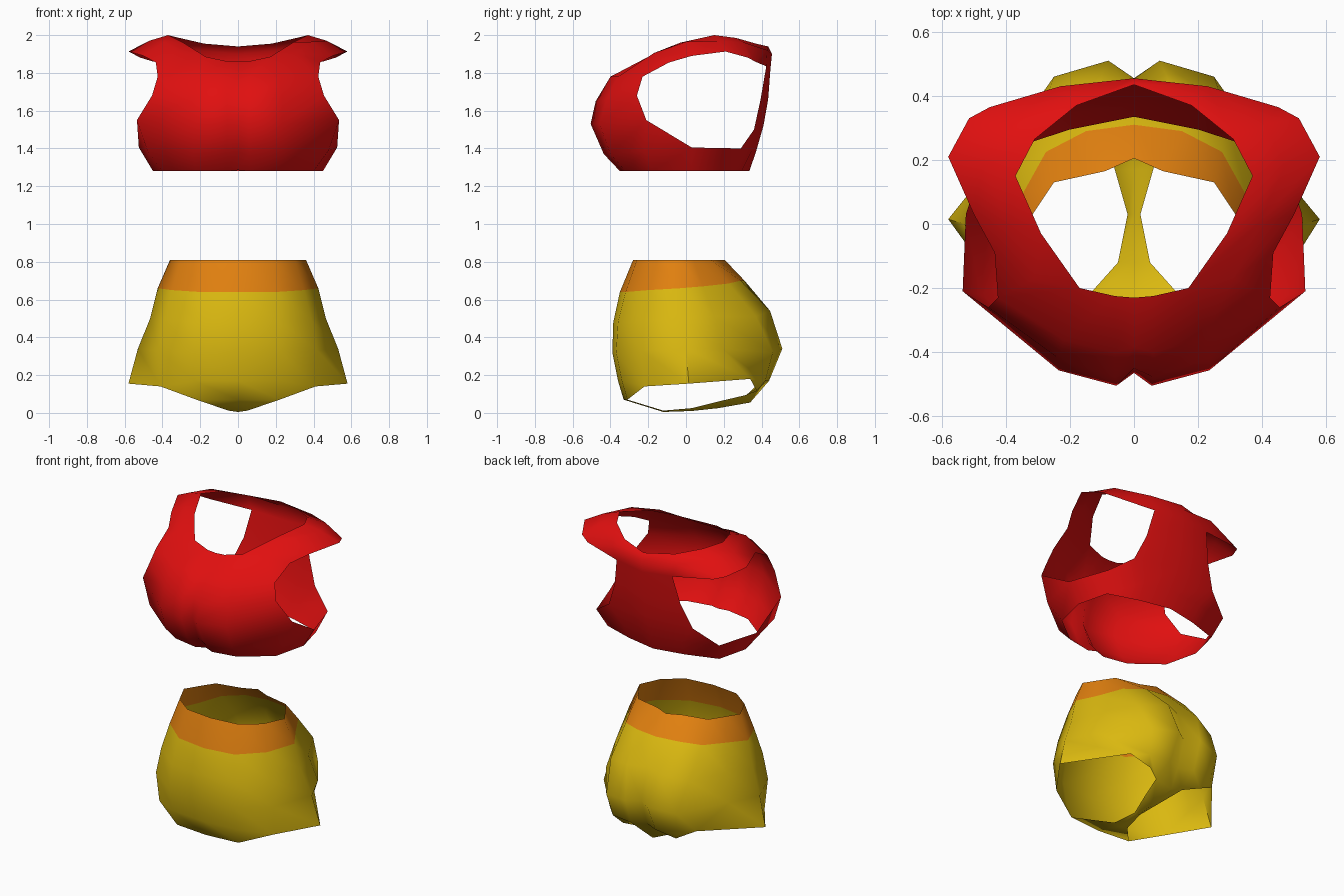
import bpy
import bmesh
from math import radians

cube = bpy.data.objects.get("Cube")
if cube:
    bpy.data.objects.remove(cube, do_unlink=True)


def make_material(name, color):
    mat = bpy.data.materials.new(name)
    mat.use_nodes = True
    mat.diffuse_color = (*color, 1)
    mat.node_tree.nodes["Principled BSDF"].inputs["Base Color"].default_value = (*color, 1)
    return mat


def make_garment(name, patches, materials):
    """Build mirrored cloth from half patches; each patch is (material slot, rows of points)."""
    bm = bmesh.new()
    shared = {}

    def vert(point, side):
        key = (round(point[0] * side, 4) + 0.0, point[1], point[2])
        if key not in shared:
            shared[key] = bm.verts.new(key)
        return shared[key]

    for slot, rows in patches:
        for low, high in zip(rows, rows[1:]):
            for i in range(len(low) - 1):
                loop = (low[i], low[i + 1], high[i + 1], high[i])
                corners = list(dict.fromkeys(loop))   # repeated points give triangles
                if len(corners) < 3:
                    continue
                for side in (1, -1):
                    verts = [vert(p, side) for p in corners[::side]]
                    bm.faces.new(verts).material_index = slot
    bmesh.ops.recalc_face_normals(bm, faces=bm.faces)
    mesh = bpy.data.meshes.new(name)
    bm.to_mesh(mesh)
    bm.free()
    for mat in materials:
        mesh.materials.append(mat)
    obj = bpy.data.objects.new(name, mesh)
    bpy.context.collection.objects.link(obj)
    bpy.ops.object.select_all(action="DESELECT")
    obj.select_set(True)
    bpy.context.view_layer.objects.active = obj
    bpy.ops.object.shade_smooth_by_angle(angle=radians(60))
    return obj


red = make_material("red cloth", (0.75, 0.005, 0.005))
yellow = make_material("yellow cloth", (0.70, 0.48, 0.005))
orange = make_material("orange waistband", (0.75, 0.216, 0.005))

# Shorts: half rings from front centre, round the side, to back centre
waist = [(0, -.28, .81), (.18, -.26, .81), (.30, -.17, .81), (.36, -.04, .81),
         (.31, .04, .81), (.25, .13, .81), (.09, .165, .81), (0, .205, .81)]
band = [(0, -.35, .64), (.20, -.32, .64), (.35, -.20, .65), (.425, -.03, .66),
        (.35, .09, .67), (.275, .225, .685), (.15, .29, .70), (0, .31, .70)]
hip = [(0, -.385, .48), (.22, -.36, .48), (.39, -.23, .49), (.465, -.02, .50),
       (.40, .15, .51), (.28, .37, .51), (.11, .445, .54), (0, .40, .54)]
seat = [(0, -.39, .32), (.23, -.37, .32), (.42, -.24, .33), (.53, 0, .34),
        (.44, .19, .34), (.25, .46, .32), (.08, .51, .34), (0, .455, .34)]
thigh = [(0, -.36, .17), (.23, -.34, .17), (.41, -.22, .14), (.58, .015, .155),
         (.31, .34, .18), (.23, .42, .17), (.09, .44, .17), (0, .40, .17)]

# Underside of the shorts, leaving the leg openings
front_low = [(0, -.33, .07), (.22, -.31, .07)]
gusset = [[(0, -.12, .005), (.05, -.12, .012)],
          [(0, .03, .01), (.02, .03, .025)],
          [(0, .17, .025), (.06, .17, .06)]]
back_low = [(0, .34, .055), (.10, .32, .095)]
back_leg = (.19, .375, .115)

make_garment("shorts", [
    (1, [waist, band]),
    (0, [band, hip, seat, thigh]),
    (0, [thigh[:3], front_low + front_low[1:]]),
    (0, [front_low] + gusset + [back_low]),
    (0, [thigh[4:], [back_leg, back_leg] + back_low[::-1]]),
], [yellow, orange])

# Top: hem rings run all the way round, below the arm openings
hem = [(0, -.33, 1.285), (.06, -.35, 1.28), (.22, -.32, 1.28), (.40, -.18, 1.28),
       (.45, .03, 1.28), (.40, .23, 1.28), (.20, .295, 1.28), (0, .335, 1.28)]
rib = [(0, -.41, 1.38), (.06, -.435, 1.37), (.24, -.40, 1.37), (.48, -.22, 1.39),
       (.525, .03, 1.405), (.44, .29, 1.40), (.21, .345, 1.38), (0, .37, 1.38)]

# Front panel, from bust up to the neckline
bust = [(0, -.465, 1.53), (.055, -.505, 1.53), (.235, -.457, 1.53), (.535, -.21, 1.55)]
chest = [(0, -.45, 1.66), (.06, -.478, 1.65), (.235, -.42, 1.66), (.455, -.26, 1.68)]
upper = [(0, -.385, 1.78), (.06, -.40, 1.78), (.22, -.36, 1.78), (.425, -.23, 1.78)]

# Shoulder strap sections, each from neck edge to arm edge
straps = [[(.17, -.20, 1.885), (.31, -.17, 1.905), (.435, -.09, 1.855)],
          [(.29, -.03, 1.96), (.39, 0, 1.965), (.50, .03, 1.89)],
          [(.37, .15, 2.0), (.47, .18, 1.97), (.58, .21, 1.913)],
          [(.31, .265, 1.985), (.41, .31, 1.96), (.515, .33, 1.88)],
          [(.18, .37, 1.955), (.23, .43, 1.92), (.45, .365, 1.86)]]
neck, crest, shoulder = straps[0]
back_neck, back_crest, back_shoulder = straps[-1]
neckline = [(0, -.23, 1.86), (.06, -.225, 1.862), neck]

# Narrow back panel, pinched between the arm openings
back_rows = [[(.30, .36, 1.50), (0, .41, 1.52)],
             [(.235, .395, 1.66), (0, .435, 1.66)],
             [(.20, .425, 1.835), (0, .447, 1.82)]]
back_corner = back_rows[-1][0]
back_top = [(0, .455, 1.90), (0, .435, 1.94)]

make_garment("cropped_top", [
    (0, [hem, rib]),
    (0, [rib[:4], bust, chest, upper]),
    (0, [rib[3:5], [bust[3], bust[3]]]),
    (0, [upper[:3], neckline]),
    (0, [upper[2:], [neck, crest]]),
    (0, [[upper[3], upper[3]], [crest, shoulder]]),
    (0, straps),
    (0, [rib[5:], back_rows[0][:1] + back_rows[0]]),
    (0, back_rows + [[back_crest, back_top[0]], [back_neck, back_top[1]]]),
    (0, [[back_corner, back_corner], [back_shoulder, back_crest]]),
], [red])
